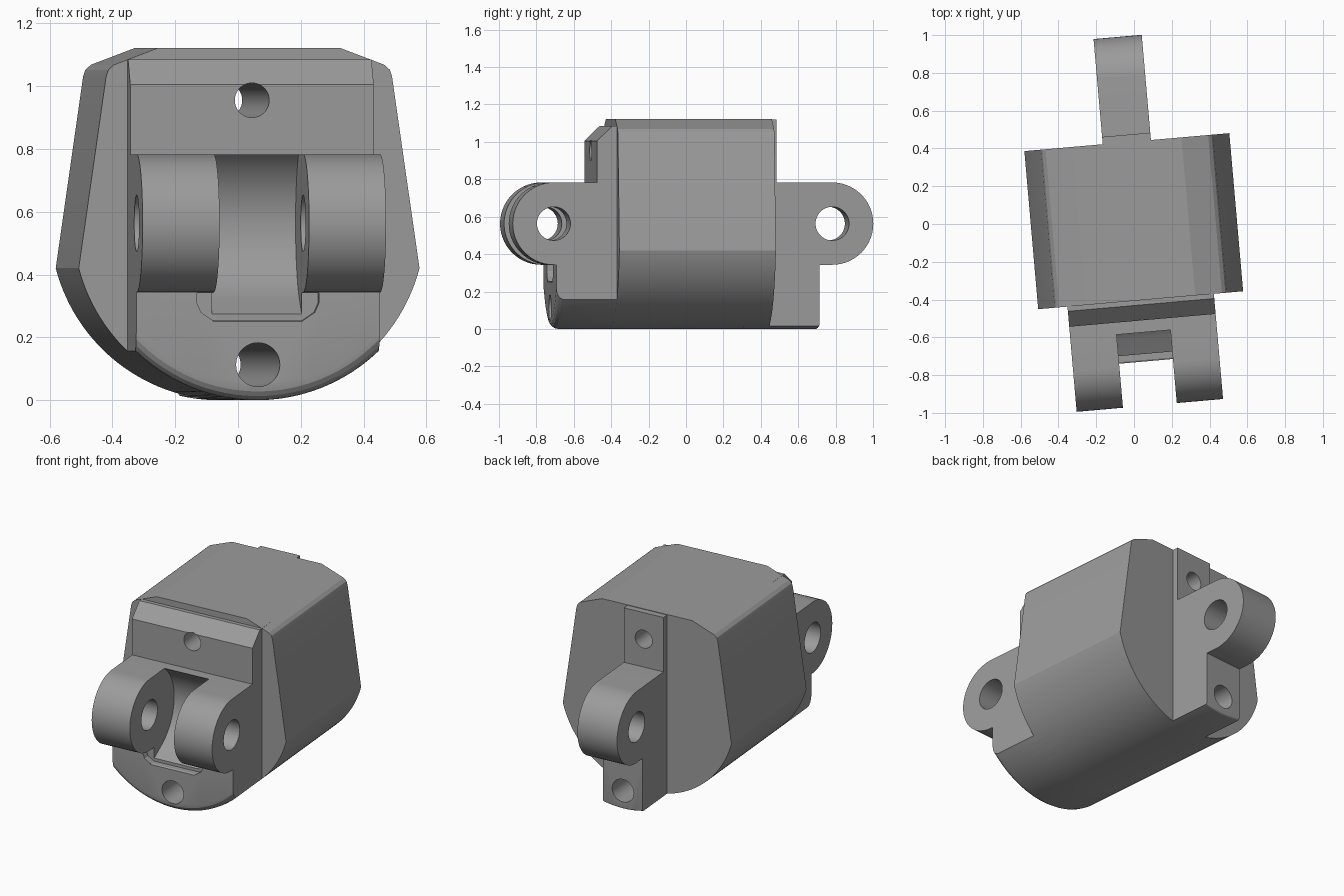
import bpy, bmesh, math
from mathutils import Matrix

if "Cube" in bpy.data.objects:
    bpy.data.objects.remove(bpy.data.objects["Cube"])

R = 0.563            # radius of the round underside
ZC = 0.563           # height of the hinge axis
LUG = 0.22           # hinge lug radius
FRONT, REAR = -0.744, 0.774   # hinge axis positions along y

grey = bpy.data.materials.new("plain_grey")
grey.diffuse_color = (0.33, 0.33, 0.33, 1)
grey.use_nodes = True
grey.node_tree.nodes["Principled BSDF"].inputs["Base Color"].default_value = grey.diffuse_color


def arc(cx, cy, r, a0, a1, n):
    return [(cx + r * math.cos(math.radians(a0 + (a1 - a0) * i / n)),
             cy + r * math.sin(math.radians(a0 + (a1 - a0) * i / n))) for i in range(n + 1)]


def prism(name, pts, lo, hi, axis, bevel=0, bevel_y=0):
    """Extrude a profile: axis 'y' takes (x, z) points, axis 'x' takes (y, z) points."""
    bm = bmesh.new()
    put = (lambda p, t: (p[0], t, p[1])) if axis == 'y' else (lambda p, t: (t, p[0], p[1]))
    a = [bm.verts.new(put(p, lo)) for p in pts]
    b = [bm.verts.new(put(p, hi)) for p in pts]
    n = len(pts)
    bm.faces.new(a)
    bm.faces.new(b)
    for i in range(n):
        j = (i + 1) % n
        bm.faces.new((a[i], a[j], b[j], b[i]))
    bmesh.ops.recalc_face_normals(bm, faces=bm.faces)
    if bevel:   # round the lower rim at one end
        rim = [e for e in bm.edges if all(abs(v.co.y - bevel_y) < 1e-5 for v in e.verts)
               and sum(v.co.z for v in e.verts) / 2 < 0.18]
        bmesh.ops.bevel(bm, geom=rim, offset=bevel, segments=4, profile=0.5, affect='EDGES')
    me = bpy.data.meshes.new(name)
    bm.to_mesh(me)
    bm.free()
    ob = bpy.data.objects.new(name, me)
    bpy.context.collection.objects.link(ob)
    me.materials.append(grey)
    return ob


def combine(ob, other, op):
    m = ob.modifiers.new(op, 'BOOLEAN')
    m.operation = op
    m.solver = 'EXACT'
    m.object = other
    bpy.context.view_layer.objects.active = ob
    bpy.ops.object.modifier_apply(modifier=m.name)
    bpy.data.objects.remove(other)


def base(name, half, y0, y1, bevel, bevel_y):
    """Foot with a round underside."""
    a = math.degrees(math.asin(half / R))
    pts = arc(0, ZC, R, 270 - a, 270 + a, 24) + [(half, 0.35), (-half, 0.35)]
    return prism(name, pts, y0, y1, 'y', bevel, bevel_y)


# Main body: round below, tapering sides, chamfered roof
shoulder = [(-0.457, 1.03), (-0.45, 1.052), (-0.432, 1.068), (-0.29, 1.122)]
outline = arc(0, ZC, R, 194.7, 345.3, 60) + [(-x, z) for x, z in shoulder] + shoulder[::-1]
housing = prism("hinged_housing", outline, -0.405, 0.435, 'y')

# Front block with a sloped top edge and the hinge barrel
barrel = arc(FRONT, ZC, LUG, 90, 270, 28)
front_block = prism("front_block", [(-0.3, 0.343), (-0.3, 1.085), (-0.43, 1.085), (-0.512, 1.005),
                                    (-0.512, ZC + LUG)] + barrel, -0.389, 0.389, 'x')
combine(housing, front_block, 'UNION')
combine(housing, base("front_base", 0.389, -0.73, -0.3, 0.045, -0.73), 'UNION')

# Rear plate, single hinge lug and foot
tongue = arc(REAR, ZC, LUG, 90, -90, 28)
rear_lug = prism("rear_lug", [(0.3, 0.343), (0.3, 1.119), (0.474, 1.119), (0.474, ZC + LUG)]
                 + tongue, -0.128, 0.128, 'x')
combine(housing, rear_lug, 'UNION')
combine(housing, base("rear_foot", 0.128, 0.3, 0.706, 0.012, 0.706), 'UNION')

# Slot between the front lugs: concave back wall running into a sloped floor
slot = arc(FRONT, ZC, 0.277, 52.6, -60, 28) + [(-0.9, 0.153), (-1.1, 0.153), (-1.1, 0.9), (-0.576, 0.9)]
combine(housing, prism("slot_cutter", slot, -0.143, 0.143, 'x'), 'DIFFERENCE')

# Flared pocket below the slot
pocket = [(-0.147, 0.256), (0.147, 0.256), (0.182, 0.28), (0.195, 0.31), (0.195, 0.342),
          (-0.195, 0.342), (-0.195, 0.31), (-0.182, 0.28)]
combine(housing, prism("pocket_cutter", pocket, -0.8, -0.69, 'y'), 'DIFFERENCE')

# Hinge pin holes and long screw holes
for y in (FRONT, REAR):
    combine(housing, prism("pin_hole", arc(y, ZC, 0.09, 0, 350, 35), -0.6, 0.6, 'x'), 'DIFFERENCE')
for z, r in ((0.955, 0.055), (0.113, 0.07)):
    combine(housing, prism("screw_hole", arc(0, z, r, 0, 350, 35), -1.1, 1.1, 'y'), 'DIFFERENCE')

# Slight turn about the vertical axis
housing.data.transform(Matrix.Rotation(math.radians(5), 4, 'Z'))
bpy.ops.object.select_all(action='DESELECT')
housing.select_set(True)
bpy.context.view_layer.objects.active = housing
bpy.ops.object.shade_smooth_by_angle(angle=math.radians(20))
